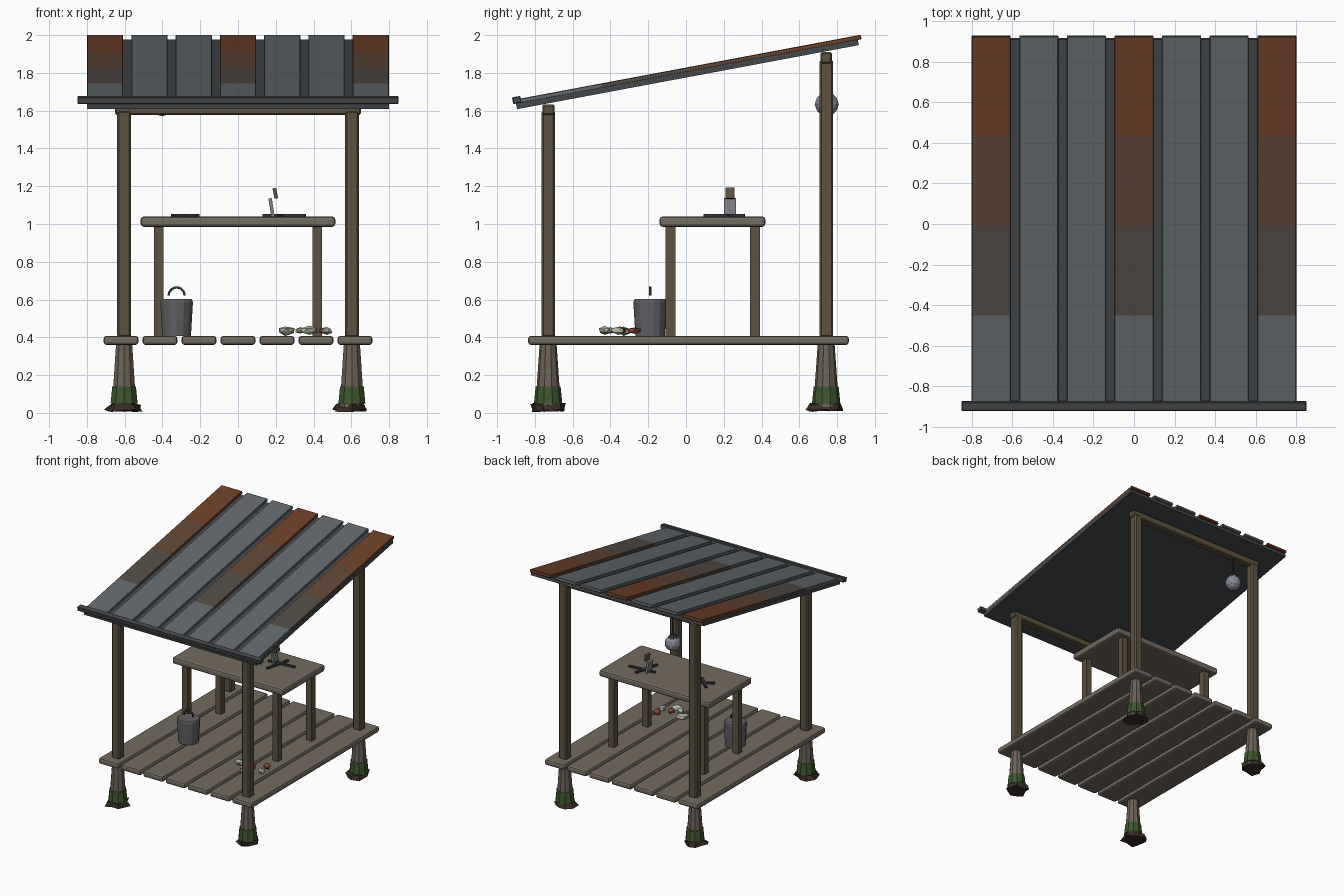
import bpy, bmesh, math, random
from mathutils import Vector, Matrix

if "Cube" in bpy.data.objects:
    bpy.data.objects.remove(bpy.data.objects["Cube"])

random.seed(4)


def mat(name, r, g, b):
    m = bpy.data.materials.new(name)
    m.diffuse_color = (r, g, b, 1)
    m.use_nodes = True
    m.node_tree.nodes["Principled BSDF"].inputs["Base Color"].default_value = m.diffuse_color
    return m


PLANK = mat("weathered_plank", .17, .145, .115)
POST = mat("brown_timber", .11, .085, .05)
STILT = mat("stilt_wood", .15, .12, .095)
MOSS = mat("moss", .045, .095, .025)
MUD = mat("mud", .04, .025, .018)
TIN = mat("roof_tin", .12, .14, .15)
TIN_DARK = mat("dark_tin", .06, .065, .07)
RUST = mat("rust", .15, .05, .022)
RUST_MID = mat("rust_mid", .115, .06, .035)
RUST_FADE = mat("rust_fade", .085, .07, .06)
IRON = mat("iron", .035, .035, .04)
STEEL = mat("steel", .2, .21, .22)
PAIL = mat("pail", .12, .115, .125)
GLASS = mat("lantern_glass", .24, .26, .3)
CREAM = mat("cream_scrap", .42, .46, .36)
RED = mat("red_scrap", .32, .06, .04)


def finish(bm, name, material, matrix=Matrix()):
    bm.transform(matrix)
    me = bpy.data.meshes.new(name)
    bm.to_mesh(me)
    bm.free()
    ob = bpy.data.objects.new(name, me)
    me.materials.append(material)
    bpy.context.collection.objects.link(ob)
    return ob


def box(name, lo, hi, material, bevel=0, matrix=Matrix(), segs=1, cuts=()):
    lo, hi = Vector(lo), Vector(hi)
    bm = bmesh.new()
    bmesh.ops.create_cube(bm, size=1)
    bm.transform(Matrix.Translation((lo + hi) / 2) @ Matrix.Diagonal((*(hi - lo), 1)))
    if bevel:
        bmesh.ops.bevel(bm, geom=bm.edges[:], offset=bevel, segments=segs,
                        affect='EDGES', profile=.5)
    for y in cuts:
        bmesh.ops.bisect_plane(bm, geom=bm.verts[:] + bm.edges[:] + bm.faces[:],
                               plane_co=(0, y, 0), plane_no=(0, 1, 0))
    return finish(bm, name, material, matrix)


def cone(name, x, y, z0, z1, r0, r1, n, material):
    bm = bmesh.new()
    bmesh.ops.create_cone(bm, cap_ends=True, segments=n, radius1=r0, radius2=r1, depth=z1 - z0)
    return finish(bm, name, material, Matrix.Translation((x, y, (z0 + z1) / 2)))


def rod(name, a, b, w, h, material):
    """Square bar from a to b."""
    a, b = Vector(a), Vector(b)
    rot = (b - a).to_track_quat('X', 'Z').to_matrix().to_4x4()
    l = (b - a).length / 2
    return box(name, (-l, -w / 2, -h / 2), (l, w / 2, h / 2), material, 0,
               Matrix.Translation((a + b) / 2) @ rot)


# Deck planks
for i in range(7):
    x = (i - 3) * .2065
    box("deck_plank", (x - .092, -.836, .36), (x + .092, .862, .408), PLANK, .015, segs=2)

# Stilts with moss and mud, and roof posts
for sx in (-1, 1):
    for y, top in ((-.73, 1.6), (.742, 1.87)):
        x = sx * .603
        cone("stilt", x, y, .03, .362, .068, .045, 10, STILT)
        cone("moss_band", x, y, .05, .14, .075, .066, 10, MOSS)
        bm = bmesh.new()
        bmesh.ops.create_cone(bm, cap_ends=True, segments=10, radius1=.085, radius2=.07, depth=.035)
        for v in bm.verts:
            k = random.uniform(.75, 1.35)
            v.co = (v.co.x * k, v.co.y * k, v.co.z + random.uniform(-.007, .01))
        finish(bm, "mud_clump", MUD, Matrix.Translation((x, y, .0285)))
        box("roof_post", (x - .037, y - .035, .4), (x + .037, y + .037, top), POST, .01)

# Beams under the roof
box("front_beam", (-.65, -.76, 1.577), (.65, -.695, 1.633), POST, .008)
box("back_beam", (-.65, .712, 1.85), (.65, .772, 1.91), POST, .008)

# Sloping roof: base sheet, raised panels, gutter
R = Matrix.Translation((0, 0, 1.7755)) @ Matrix.Rotation(math.atan(.1874), 4, 'X')
box("roof_base", (-.8, -.91, 0), (.8, .931, .03), TIN_DARK, 0, R)
for i in range(7):
    x = (i - 3) * .2345
    rusty = i in (0, 3, 6)
    p = box("roof_panel", (x - .096, -.9, .028), (x + .096, .951, .052), TIN, .003, R,
            cuts=(-.45, 0, .45) if rusty else ())
    if rusty:
        for m in (RUST_FADE, RUST_MID, RUST):
            p.data.materials.append(m)
        inv = R.inverted()
        for f in p.data.polygons:
            f.material_index = min(3, max(0, int(((inv @ f.center).y + .9) / .45)))
box("gutter", (-.85, -.925, .03), (.85, -.88, .066), TIN_DARK, .004, R)

# Table
box("table_top", (-.515, -.14, .985), (.515, .42, 1.04), PLANK, .016, segs=2)
for x in (-.42, .42):
    for y in (-.082, .365):
        box("table_leg", (x - .026, y - .026, .4), (x + .026, y + .026, .99), POST)

# Tools on the table
rod("tool_bar", (.13, .22, 1.047), (.36, .24, 1.047), .02, .014, IRON)
rod("tool_bar", (.2, .1, 1.047), (.25, .31, 1.047), .02, .014, IRON)
rod("tool_bar", (-.35, .12, 1.047), (-.21, .2, 1.047), .02, .014, IRON)
rod("tool_bar", (-.34, .22, 1.047), (-.22, .1, 1.047), .02, .014, IRON)
rod("blade", (.185, .233, 1.04), (.17, .233, 1.135), .062, .018, STEEL)
rod("blade_handle", (.203, .233, 1.135), (.192, .233, 1.19), .046, .02, POST)

# Pail with wire handle
cone("pail", -.325, -.19, .408, .59, .078, .089, 14, PAIL)
cone("pail_rim", -.325, -.19, .588, .602, .089, .082, 14, PAIL)
cu = bpy.data.curves.new("pail_handle", 'CURVE')
cu.dimensions = '3D'
cu.bevel_depth = .007
cu.bevel_resolution = 1
sp = cu.splines.new('POLY')
sp.points.add(10)
for i, pt in enumerate(sp.points):
    a = math.pi * i / 10
    pt.co = (-.325 + .042 * math.cos(a), -.19, .622 + .042 * math.sin(a), 1)
cu.materials.append(IRON)
bpy.context.collection.objects.link(bpy.data.objects.new("pail_handle", cu))

# Hanging lantern
bm = bmesh.new()
bmesh.ops.create_icosphere(bm, subdivisions=2, radius=.064)
finish(bm, "lantern", GLASS, Matrix.Translation((-.4, .745, 1.634)))
cone("lantern_cap", -.4, .745, 1.68, 1.71, .04, .02, 8, IRON)
cone("lantern_cord", -.4, .745, 1.7, 1.86, .006, .006, 6, IRON)

# Scraps on the deck
for x, y, s, m in ((.25, -.33, .06, CREAM), (.38, -.43, .055, CREAM), (.47, -.36, .05, CREAM),
                   (.38, -.35, .05, RED), (.46, -.27, .05, RED), (.33, -.4, .045, CREAM)):
    bm = bmesh.new()
    bmesh.ops.create_icosphere(bm, subdivisions=1, radius=s)
    for v in bm.verts:
        v.co *= random.uniform(.7, 1.1)
    finish(bm, "scrap", m, Matrix.Translation((x, y, .436))
           @ Matrix.Rotation(random.uniform(0, 6), 4, 'Z') @ Matrix.Diagonal((1, .6, .45, 1)))
